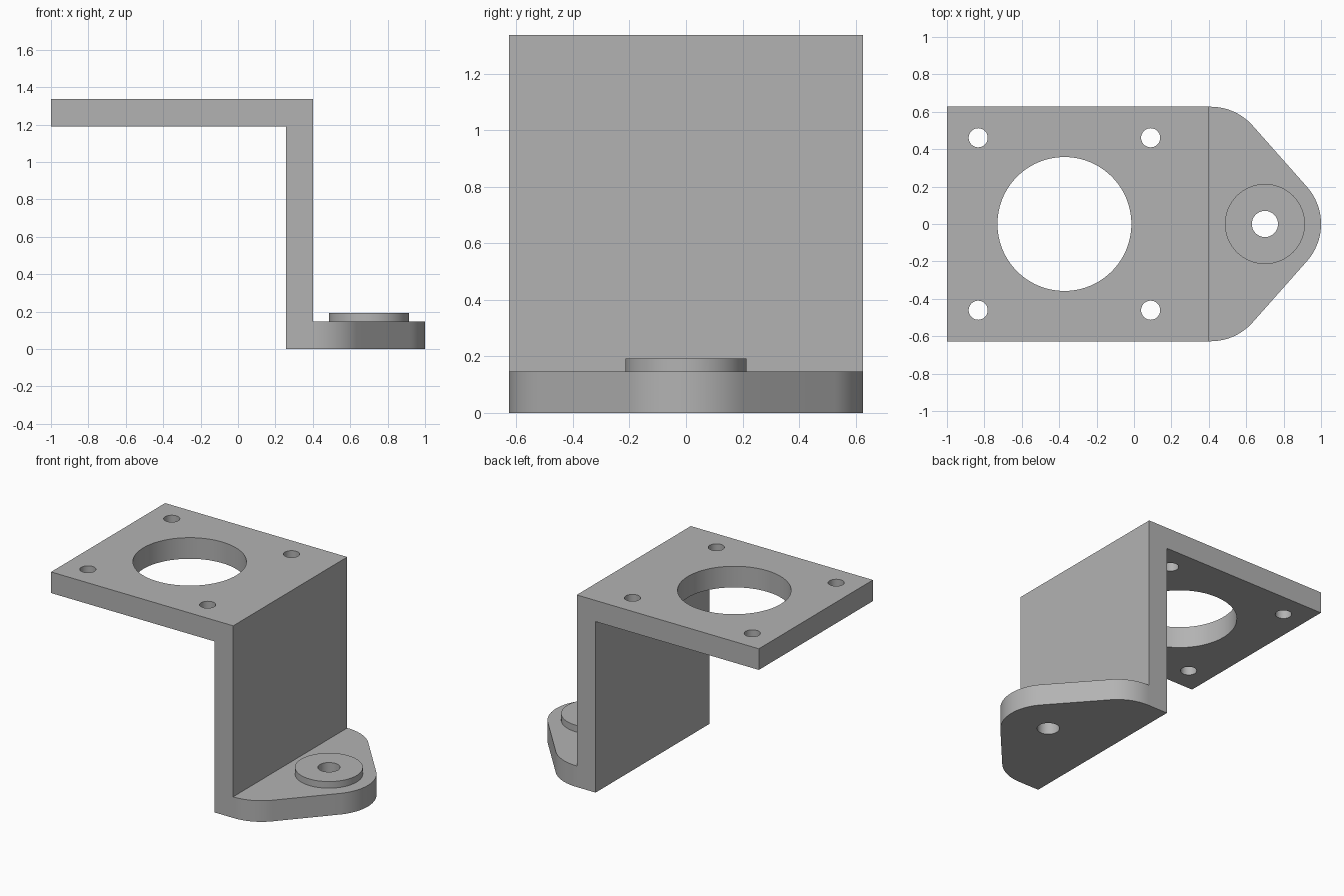
import bpy, bmesh
from math import pi, sin, cos, atan2
from mathutils import Vector

cube = bpy.data.objects.get("Cube")
if cube:
    bpy.data.objects.remove(cube, do_unlink=True)

HALF = 0.627           # half width of the bracket
T = 0.147              # sheet thickness
TOP = 1.337            # overall height
WALL_IN, WALL_OUT = 0.257, 0.402
PIVOT = 0.7            # centre of the boss
ROUND = 0.3            # corner radius of the foot

grey = bpy.data.materials.new("plain_grey")
grey.use_nodes = True
colour = (0.45, 0.45, 0.45, 1)
grey.diffuse_color = colour
grey.node_tree.nodes["Principled BSDF"].inputs["Base Color"].default_value = colour


def prism(name, points, direction):
    """Extrude a closed flat outline along a direction."""
    bm = bmesh.new()
    face = bm.faces.new([bm.verts.new(p) for p in points])
    new = bmesh.ops.extrude_face_region(bm, geom=[face])["geom"]
    verts = [g for g in new if isinstance(g, bmesh.types.BMVert)]
    bmesh.ops.translate(bm, verts=verts, vec=Vector(direction))
    bmesh.ops.recalc_face_normals(bm, faces=bm.faces)
    mesh = bpy.data.meshes.new(name)
    bm.to_mesh(mesh)
    bm.free()
    mesh.materials.append(grey)
    obj = bpy.data.objects.new(name, mesh)
    bpy.context.collection.objects.link(obj)
    return obj


def arc(cx, cy, r, start, end, steps):
    angles = [start + (end - start) * i / steps for i in range(steps + 1)]
    return [(cx + r * cos(a), cy + r * sin(a)) for a in angles]


def cylinder(name, x, y, r, z0, z1, steps=64):
    ring = arc(x, y, r, 0, 2 * pi, steps)[:-1]
    return prism(name, [(px, py, z0) for px, py in ring], (0, 0, z1 - z0))


def combine(target, other, operation):
    """Apply a boolean and remove the helper."""
    mod = target.modifiers.new(operation.lower(), "BOOLEAN")
    mod.operation, mod.solver, mod.object = operation, "EXACT", other
    bpy.context.view_layer.objects.active = target
    bpy.ops.object.modifier_apply(modifier=mod.name)
    bpy.data.objects.remove(other, do_unlink=True)


# Top plate and upright wall
profile = [(-1, TOP), (WALL_OUT, TOP), (WALL_OUT, 0), (WALL_IN, 0),
           (WALL_IN, TOP - T), (-1, TOP - T)]
bracket = prism("bracket", [(x, -HALF, z) for x, z in profile], (0, 2 * HALF, 0))

# Rounded, tapering foot
cx, cy = 0.41, HALF - ROUND
lean = atan2(PIVOT - cx, cy)
half_outline = ([(WALL_IN, HALF)] + arc(cx, cy, ROUND, pi / 2, lean, 16)
                + arc(PIVOT, 0, ROUND, lean, 0, 16))
outline = half_outline + [(x, -y) for x, y in reversed(half_outline[:-1])]
foot = prism("foot", [(x, y, 0) for x, y in outline], (0, 0, T))
combine(bracket, foot, "UNION")

# Raised boss on the foot
combine(bracket, cylinder("boss", PIVOT, 0, 0.214, T / 2, 0.193), "UNION")

# Pivot hole, large opening and four screw holes
combine(bracket, cylinder("pivot_hole", PIVOT, 0, 0.07, -0.1, 0.4), "DIFFERENCE")
combine(bracket, cylinder("opening", -0.372, 0, 0.358, 1, 1.5, 96), "DIFFERENCE")
for dx in (-1, 1):
    for dy in (-1, 1):
        hole = cylinder("screw_hole", -0.372 + dx * 0.461, dy * 0.461, 0.051, 1, 1.5, 48)
        combine(bracket, hole, "DIFFERENCE")

# Smooth the curved walls, keep the edges crisp
bpy.ops.object.select_all(action="DESELECT")
bracket.select_set(True)
bpy.context.view_layer.objects.active = bracket
bpy.ops.object.shade_smooth_by_angle(angle=pi / 6)
